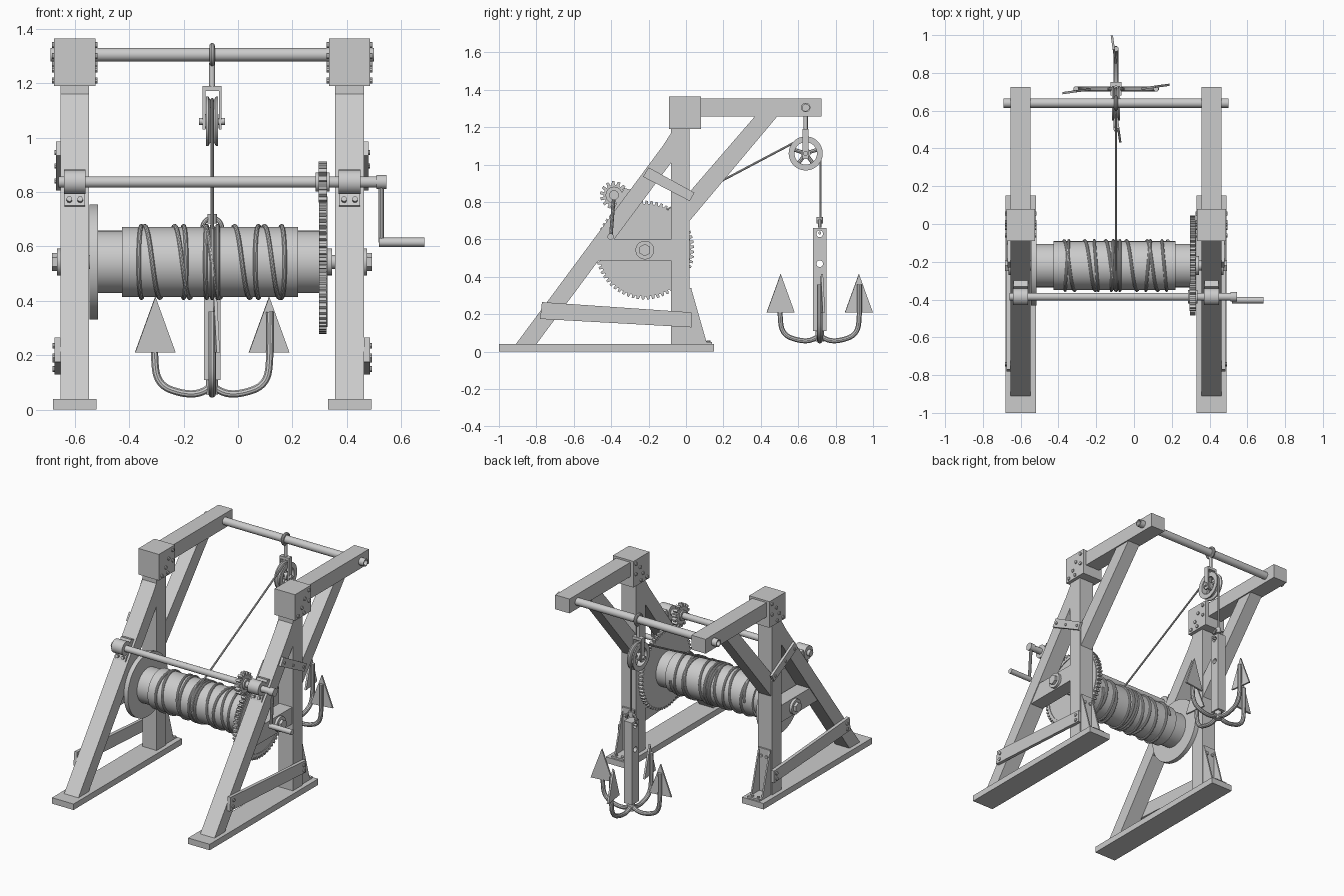
import bpy, bmesh, math
from math import sin, cos, pi, radians
from mathutils import Vector, Matrix

cube = bpy.data.objects.get("Cube")
if cube:
    bpy.data.objects.remove(cube, do_unlink=True)

grey = bpy.data.materials.new("plain grey")
grey.use_nodes = True
GREY = (0.6, 0.6, 0.6, 1)
grey.diffuse_color = GREY
grey.node_tree.nodes["Principled BSDF"].inputs["Base Color"].default_value = GREY


def add(name, bm, smooth=True):
    bmesh.ops.recalc_face_normals(bm, faces=bm.faces[:])
    mesh = bpy.data.meshes.new(name)
    bm.to_mesh(mesh)
    bm.free()
    mesh.materials.append(grey)
    if smooth:
        for p in mesh.polygons:
            p.use_smooth = True
        mesh.set_sharp_from_angle(angle=radians(35))
    ob = bpy.data.objects.new(name, mesh)
    bpy.context.collection.objects.link(ob)
    return ob


def prism(name, yz, x0, x1):
    """Side profile in y, z extruded from x0 to x1."""
    bm = bmesh.new()
    face = bm.faces.new([bm.verts.new((x0, y, z)) for y, z in yz])
    new = bmesh.ops.extrude_face_region(bm, geom=[face])["geom"]
    bmesh.ops.translate(bm, vec=(x1 - x0, 0, 0),
                        verts=[v for v in new if isinstance(v, bmesh.types.BMVert)])
    return add(name, bm, False)


def box(name, x, y, z):
    return prism(name, [(y[0], z[0]), (y[1], z[0]), (y[1], z[1]), (y[0], z[1])], *x)


def rod(name, a, b, r, n=20):
    a, b = Vector(a), Vector(b)
    bm = bmesh.new()
    m = Matrix.Translation((a + b) / 2) @ (b - a).to_track_quat("Z", "Y").to_matrix().to_4x4()
    bmesh.ops.create_cone(bm, cap_ends=True, segments=n, radius1=r, radius2=r,
                          depth=(b - a).length, matrix=m)
    return add(name, bm)


def lathe(name, profile, y, z, n=48):
    """Closed (x, radius) profile turned about an axis along x."""
    bm = bmesh.new()
    rings = [[bm.verts.new((x, y + r * cos(2 * pi * i / n), z + r * sin(2 * pi * i / n)))
              for x, r in profile] for i in range(n)]
    k = len(profile)
    for i in range(n):
        p, q = rings[i], rings[(i + 1) % n]
        for j in range(k):
            bm.faces.new((p[j], p[(j + 1) % k], q[(j + 1) % k], q[j]))
    return add(name, bm)


def tube(name, pts, r, cyclic=False, spline="POLY"):
    cu = bpy.data.curves.new(name, "CURVE")
    cu.dimensions = "3D"
    cu.bevel_depth, cu.bevel_resolution = r, 3
    cu.use_fill_caps = True
    s = cu.splines.new(spline)
    s.points.add(len(pts) - 1)
    for p, co in zip(s.points, pts):
        p.co = (*co, 1)
    s.use_cyclic_u = cyclic
    if spline == "NURBS":
        s.order_u, s.use_endpoint_u, s.resolution_u = 3, True, 8
    tmp = bpy.data.objects.new("tmp", cu)
    bpy.context.collection.objects.link(tmp)
    mesh = bpy.data.meshes.new_from_object(tmp.evaluated_get(bpy.context.evaluated_depsgraph_get()))
    bm = bmesh.new()
    bm.from_mesh(mesh)
    bpy.data.objects.remove(tmp, do_unlink=True)
    return add(name, bm)


def gear(name, y, z, r, tooth, n, x0, x1):
    pts = []
    for i in range(n):
        for f, d in ((0, 0), (.3, 0), (.42, tooth), (.85, tooth)):
            a = 2 * pi * (i + f) / n
            pts.append((y + (r + d) * cos(a), z + (r + d) * sin(a)))
    return prism(name, pts, x0, x1)


AY, AZ = -0.22, 0.543      # drum axle
SY, SZ = -0.385, 0.837     # crank shaft
PX, PY, PZ = -0.095, 0.64, 1.06   # pulley
RODZ = 1.305

# Two side frames
for side, cx, s in (("right", -0.6, -1), ("left", 0.41, 1)):
    x = (cx - .053, cx + .053)
    face = cx + s * .053

    def nm(part):
        return side + "_" + part

    def bolt(part, y, z, at, d, r=.011):
        rod(nm(part), (at, y, z), (at + d, y, z), r, 10)

    box(nm("base_plank"), (cx - .08, cx + .08), (-1, .15), (0, .04))
    box(nm("post"), x, (-.08, .02), (.04, 1.22))
    prism(nm("front_leg"), [(-.91, .04), (-.80, .04), (-.08, 1.01), (-.06, 1.2), (-.05, 1.2)], *x)
    prism(nm("rear_brace"), [(.02, .70), (.49, 1.26), (.37, 1.26), (.02, .855)], cx - .045, cx + .045)
    box(nm("top_beam"), x, (0, .725), (1.257, 1.353))
    box(nm("corner_cap"), (cx - .076, cx + .076), (-.09, .08), (1.19, 1.365))
    for d in (-1, 1):
        for y, z in ((.055, 1.34), (.055, 1.27), (-.02, 1.25), (-.06, 1.21), (.0, 1.21), (.01, 1.3)):
            bolt("cap_bolt", y, z, cx + d * .076, d * .008)
    box(nm("axle_beam"), (cx - .048, cx + .048), (-.47, -.06), (.487, .6))
    # outer planks
    prism(nm("lower_plank"), [(-.78, .175), (.03, .13), (.03, .21), (-.77, .265)], face, face + s * .022)
    prism(nm("upper_plank"), [(-.23, .935), (.02, .805), (.045, .85), (-.2, .985)], face, face + s * .016)
    for y, z in ((-.74, .235), (-.745, .195), (.005, .185), (.005, .15)):
        bolt("lower_plank_bolt", y, z, face + s * .022, s * .007)
    for y, z in ((-.19, .945), (-.1, .895), (.01, .84)):
        bolt("upper_plank_bolt", y, z, face + s * .016, s * .006, .009)
    # rear foot bracket with two gussets
    box(nm("bracket_back"), (cx - .045, cx + .045), (.018, .03), (.04, .34))
    box(nm("bracket_foot"), (cx - .045, cx + .045), (.02, .14), (.04, .052))
    for d in (-1, 1):
        prism(nm("bracket_gusset"), [(.025, .05), (.11, .05), (.03, .33)], cx + d * .04 - .005, cx + d * .04 + .005)
        rod(nm("foot_bolt"), (cx + d * .022, .12, .05), (cx + d * .022, .12, .06), .01, 10)
        rod(nm("back_bolt"), (cx + d * .02, .03, .29), (cx + d * .02, .038, .29), .01, 10)
    # axle washer and nut
    rod(nm("axle_washer"), (face - s * .01, AY, AZ), (face + s * .012, AY, AZ), .05, 24)
    rod(nm("axle_nut"), (face, AY, AZ), (face + s * .03, AY, AZ), .033, 6)
    # shaft bearing on the sloping leg
    rod(nm("shaft_bearing"), (cx - .04, SY, SZ), (cx + .04, SY, SZ), .045, 24)
    prism(nm("bearing_foot"), [(-.393, .75), (-.372, .74), (-.285, .862), (-.33, .875)], cx - .038, cx + .038)
    for d in (-1, 1):
        rod(nm("bearing_bolt"), (cx + d * .02, -.37, .765), (cx + d * .02, -.4, .775), .01, 10)

# Cross tube through the beams
lathe("top_tube", [(-.69, .018), (-.69, .025), (.5, .025), (.5, .018)], PY, RODZ, 24)

# Winding drum, flange and gear
rod("axle", (-.67, AY, AZ), (.48, AY, AZ), .026)
rod("drum_core", (-.53, AY, AZ), (.3, AY, AZ), .115, 48)
rod("drum_sleeve", (-.427, AY, AZ), (.22, AY, AZ), .129, 48)
rod("drum_flange", (-.545, AY, AZ), (-.515, AY, AZ), .212, 48)
gear("large_gear", AY, AZ, .247, .017, 60, .297, .325)
lathe("gear_rim", [(.32, .225), (.329, .225), (.329, .24), (.32, .24)], AY, AZ)
rod("gear_hub", (.32, AY, AZ), (.345, AY, AZ), .05)


def wind(t, x):
    a = 2 * pi * t
    return (x, AY + .132 * cos(a), AZ + .132 * sin(a))


tube("drum_rope", [wind(i / 32, -.37 + .55 * i / 160) for i in range(161)], .008)
for x, lean in ((-.355, .01), (-.2, -.01), (-.115, .005), (PX, 0), (-.075, 0), (.075, .012), (.16, -.012)):
    tube("rope_turn", [wind(i / 40, x + lean * cos(2 * pi * i / 40)) for i in range(40)], .008, True)

# Crank shaft, pinion and handle
rod("crank_shaft", (-.66, SY, SZ), (.535, SY, SZ), .021)
rod("shaft_collar", (.51, SY, SZ), (.545, SY, SZ), .026)
gear("small_gear", SY, SZ, .055, .02, 14, .295, .327)
rod("small_gear_hub", (.285, SY, SZ), (.337, SY, SZ), .035)
tube("crank_arm", [(.527, SY, SZ), (.527, -.402, .615)], .01)
rod("crank_handle", (.518, -.403, .615), (.685, -.403, .615), .017)

# Pulley
lathe("pulley_rim", [(PX + x, r) for x, r in (
    (-.022, .06), (.022, .06), (.022, .091), (.014, .091), (.005, .076),
    (-.005, .076), (-.014, .091), (-.022, .091))], PY, PZ)
for i in range(5):
    a = 2 * pi * i / 5 + pi / 2
    rod("pulley_spoke", (PX, PY, PZ), (PX, PY + .065 * cos(a), PZ + .065 * sin(a)), .01, 8)
rod("pulley_hub", (PX - .024, PY, PZ), (PX + .024, PY, PZ), .026)
rod("pulley_pin", (PX - .048, PY, PZ), (PX + .048, PY, PZ), .013)
for d in (-1, 1):
    x = PX + d * .03
    box("pulley_strap", (x - .005, x + .005), (PY - .016, PY + .016), (1.03, 1.19))
box("pulley_yoke", (PX - .035, PX + .035), (PY - .016, PY + .016), (1.172, 1.19))
tube("hanger_ring", [(PX, PY + .033 * cos(i * pi / 12), RODZ + .033 * sin(i * pi / 12)) for i in range(24)], .01, True)
rod("hanger_bar", (PX, PY, 1.18), (PX, PY, 1.275), .011)

# Hoisting rope over the pulley
lead = radians(118)
over = [(PX, PY + .08 * cos(a), PZ + .08 * sin(a)) for a in (lead * (1 - i / 10) for i in range(11))]
tube("hoist_rope", [(PX, AY + .135 * cos(lead), AZ + .135 * sin(lead))] + over + [(PX, PY + .08, .69)], .006)

# Grapnel
GY = 0.715
shank = box("grapnel_shank", (PX - .03, PX + .03), (GY - .036, GY + .036), (.11, .66))
for z in (.47, .63):
    cutter = rod("hole_cutter", (PX - .1, GY, z), (PX + .1, GY, z), .018)
    cutter.hide_render = True
    mod = shank.modifiers.new("hole", "BOOLEAN")
    mod.object, mod.solver = cutter, "EXACT"
    bpy.context.view_layer.update()
    shank.data = bpy.data.meshes.new_from_object(
        shank.evaluated_get(bpy.context.evaluated_depsgraph_get()))
    shank.modifiers.clear()
    bpy.data.objects.remove(cutter, do_unlink=True)
tube("shackle", [(PX + .036 * cos(i * pi / 12), GY, .665 + .04 * sin(i * pi / 12)) for i in range(13)], .009)
rod("shackle_pin", (PX - .045, GY, .635), (PX + .045, GY, .635), .008)
rod("rope_knot", (PX, GY, .685), (PX, GY, .72), .018)
rod("shank_foot", (PX, GY, .055), (PX, GY, .12), .022)
for i in range(4):
    turn = Matrix.Translation((PX, GY, 0)) @ Matrix.Rotation(i * pi / 2, 4, "Z")
    path = [(.0, 0, .09), (.03, 0, .062), (.1, 0, .055), (.2, 0, .09), (.215, 0, .2), (.212, 0, .36)]
    tube("grapnel_arm", [turn @ Vector(p) for p in path], .014, spline="NURBS")
    # flat pointed fluke, set beside the arm and slightly twisted
    bm = bmesh.new()
    flat = bm.faces.new([bm.verts.new(p) for p in ((-.075, 0, .21), (.075, 0, .21), (0, 0, .415))])
    new = bmesh.ops.extrude_face_region(bm, geom=[flat])["geom"]
    bmesh.ops.translate(bm, vec=(0, .012, 0), verts=[v for v in new if isinstance(v, bmesh.types.BMVert)])
    bm.transform(turn @ Matrix.Translation((.21, .006, 0)) @ Matrix.Rotation(radians(8), 4, "Z"))
    add("grapnel_fluke", bm, False)
